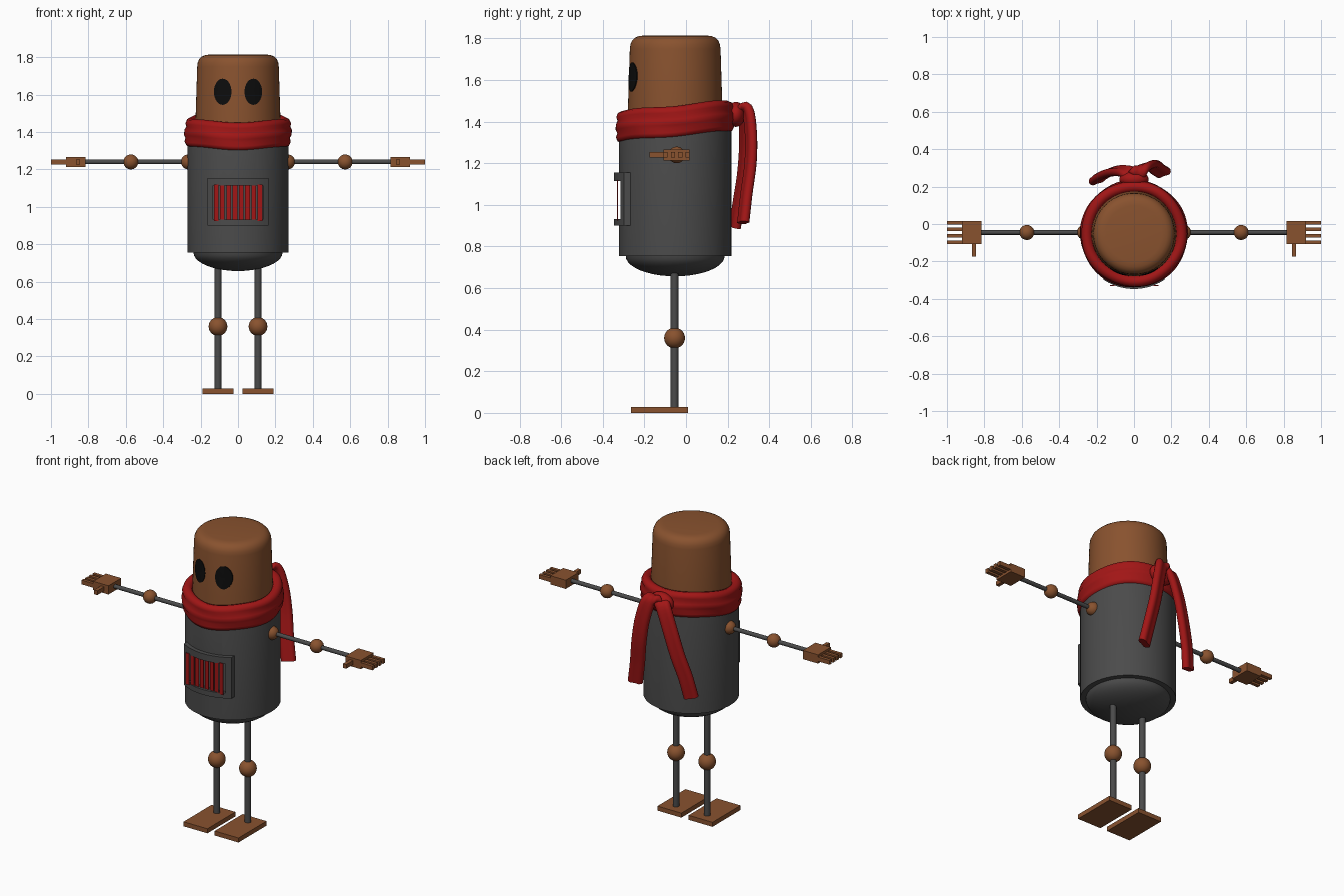
import bpy, bmesh
from math import sin, cos, pi, sqrt, radians
from mathutils import Vector

if "Cube" in bpy.data.objects:
    bpy.data.objects.remove(bpy.data.objects["Cube"])

CY = -0.052  # y of the body axis


def material(name, rgb):
    m = bpy.data.materials.new(name)
    m.diffuse_color = (*rgb, 1)
    m.use_nodes = True
    m.node_tree.nodes["Principled BSDF"].inputs["Base Color"].default_value = m.diffuse_color
    return m


BROWN = material("copper", (0.25, 0.085, 0.028))
DARK = material("dark_metal", (0.07, 0.07, 0.07))
RED = material("red_cloth", (0.36, 0.008, 0.008))
BLACK = material("black", (0.004, 0.004, 0.004))


def finish(ob, mat, angle=35):
    ob.data.materials.clear()
    ob.data.materials.append(mat)
    bpy.ops.object.select_all(action='DESELECT')
    ob.select_set(True)
    bpy.context.view_layer.objects.active = ob
    bpy.ops.object.shade_smooth_by_angle(angle=radians(angle))
    return ob


def loft(name, rings, mat, loop=False, angle=35):
    """Skin closed rings of points; cap the ends, or join last to first."""
    bm = bmesh.new()
    vs = [[bm.verts.new(p) for p in ring] for ring in rings]
    n, k = len(vs), len(vs[0])
    for i in range(n if loop else n - 1):
        a, b = vs[i], vs[(i + 1) % n]
        for j in range(k):
            bm.faces.new((a[j], a[(j + 1) % k], b[(j + 1) % k], b[j]))
    if not loop:
        bm.faces.new(vs[0])
        bm.faces.new(vs[-1])
    bmesh.ops.recalc_face_normals(bm, faces=bm.faces)
    me = bpy.data.meshes.new(name)
    bm.to_mesh(me)
    bm.free()
    ob = bpy.data.objects.new(name, me)
    bpy.context.collection.objects.link(ob)
    return finish(ob, mat, angle)


def revolve(name, profile, mat, n=64):
    return loft(name, [[(r * cos(2 * pi * i / n), CY + r * sin(2 * pi * i / n), z)
                        for i in range(n)] for r, z in profile], mat)


def box(name, lo, hi, mat):
    lo, hi = Vector(lo), Vector(hi)
    bpy.ops.mesh.primitive_cube_add(size=1, location=(lo + hi) / 2)
    ob = bpy.context.object
    ob.name = name
    for v in ob.data.vertices:
        v.co *= (hi - lo)
    return finish(ob, mat)


def ball(name, loc, r, mat):
    bpy.ops.mesh.primitive_uv_sphere_add(segments=32, ring_count=16, radius=r, location=loc)
    bpy.context.object.name = name
    return finish(bpy.context.object, mat)


def rod(name, a, b, r, mat):
    a, b = Vector(a), Vector(b)
    bpy.ops.mesh.primitive_cylinder_add(vertices=24, radius=r, depth=(b - a).length, location=(a + b) / 2)
    ob = bpy.context.object
    ob.name = name
    ob.rotation_euler = (b - a).to_track_quat('Z', 'Y').to_euler()
    return finish(ob, mat)


# body: cylinder with a stepped-in dome underneath
dome = [(0.238 * cos(t * pi / 20), 0.755 - 0.098 * sin(t * pi / 20)) for t in range(10)]
body = revolve("body", [(0.2, 1.43), (0.24, 1.42), (0.262, 1.39), (0.27, 1.35), (0.27, 0.755)]
               + dome + [(0.01, 0.657)], DARK)
cutter = box("vent_cutter", (-0.134, -0.4, 0.932), (0.134, -0.302, 1.114), DARK)
cutter.hide_render = True
cutter.hide_viewport = False
mod = body.modifiers.new("vent", 'BOOLEAN')
mod.object = cutter
mod.operation = 'DIFFERENCE'
bpy.context.view_layer.objects.active = body
bpy.ops.object.modifier_apply(modifier="vent")
finish(body, DARK)
bpy.data.objects.remove(cutter)

# head: slightly tapered can with rounded top
revolve("head", [(0.228, 1.38), (0.226, 1.5), (0.218, 1.75), (0.215, 1.772), (0.207, 1.79),
                 (0.194, 1.803), (0.176, 1.811), (0.15, 1.814), (0.01, 1.815)], BROWN)


# eyes: ellipses wrapped on the head
def on_head(x, z, off):
    r = 0.226 - 0.032 * (z - 1.5) + off
    return (x, CY - sqrt(r * r - x * x), z)


for side, s in (("left", 1), ("right", -1)):
    rings = [[on_head(s * 0.082 + f * 0.047 * cos(2 * pi * i / 32), 1.615 + f * 0.07 * sin(2 * pi * i / 32), off)
              for i in range(32)]
             for f, off in ((1, -0.004), (1, 0.004), (0.75, 0.004), (0.5, 0.004), (0.25, 0.004), (0.02, 0.004))]
    loft(side + "_eye", rings, BLACK)


# vent frame: curved rails wrapped on the body
def curved_rail(name, x0, x1, z0, z1, n):
    rings = []
    for i in range(n + 1):
        x = x0 + (x1 - x0) * i / n
        yo, yi = (CY - sqrt(r * r - x * x) for r in (0.295, 0.262))
        rings.append([(x, yo, z0), (x, yo, z1), (x, yi, z1), (x, yi, z0)])
    loft(name, rings, DARK)


curved_rail("vent_top_rail", -0.163, 0.163, 1.114, 1.155, 16)
curved_rail("vent_bottom_rail", -0.163, 0.163, 0.9, 0.932, 16)
curved_rail("vent_left_rail", 0.135, 0.163, 0.932, 1.114, 2)
curved_rail("vent_right_rail", -0.163, -0.135, 0.932, 1.114, 2)
for i in range(8):  # grille bars
    x = -0.117 + i * 0.0335
    box("vent_bar", (x - 0.0125, -0.331, 0.925), (x + 0.0125, -0.327, 1.12), RED)

# arms and hands
AY, AZ = -0.045, 1.24
for side, s in (("left", 1), ("right", -1)):
    def hand_box(name, x0, x1, y0, y1, h):
        box(side + name, (min(s * x0, s * x1), y0, AZ - h), (max(s * x0, s * x1), y1, AZ + h), BROWN)

    ball(side + "_shoulder", (s * 0.265, AY, AZ), 0.04, BROWN)
    ball(side + "_elbow", (s * 0.573, AY, AZ), 0.04, BROWN)
    rod(side + "_arm", (s * 0.24, AY, AZ), (s * 0.84, AY, AZ), 0.0125, DARK)
    hand_box("_palm", 0.815, 0.92, -0.108, 0.017, 0.027)
    hand_box("_thumb", 0.845, 0.867, -0.175, -0.1, 0.013)
    for y in (0.007, -0.028, -0.063, -0.098):
        hand_box("_finger", 0.91, 1.0, y - 0.01, y + 0.01, 0.013)

    # legs and feet
    LX = s * 0.107
    rod(side + "_leg", (LX, -0.055, 0.02), (LX, -0.055, 0.73), 0.0185, DARK)
    ball(side + "_knee", (LX, -0.055, 0.36), 0.05, BROWN)
    box(side + "_foot", (LX - 0.082, -0.265, 0), (LX + 0.082, 0.01, 0.028), BROWN)

# scarf: folded band around the neck, higher at the back
SECTION = [(.222, .05), (.235, .07), (.255, .076), (.274, .067), (.283, .046), (.277, .03), (.287, .012),
           (.288, -.014), (.279, -.03), (.284, -.05), (.274, -.07), (.25, -.074), (.23, -.05)]
rings = []
for i in range(72):
    t = 2 * pi * i / 72
    c, s = cos(t), sin(t)
    zc = 1.403 + 0.025 * s - 0.004 * cos(4 * t)
    rings.append([((r + 0.002 * sin(5 * t + 40 * z)) * c, CY + (r + 0.002 * sin(5 * t + 40 * z)) * s, zc + z)
                  for r, z in SECTION])
loft("scarf_band", rings, RED, loop=True, angle=70)

# scarf knot and hanging tails
knot = ball("scarf_knot", (0, 0.24, 1.435), 0.06, RED)
knot.scale = (1.3, 0.75, 1.0)


def tail(name, pts, width_dir, w, th):
    p = [Vector(q) for q in pts]
    p = [2 * p[0] - p[1]] + p + [2 * p[-1] - p[-2]]
    rings = []
    for k in range(1, len(p) - 2):
        a, b, c, d = p[k - 1:k + 3]
        for j in range(6 + (k == len(p) - 3)):
            t = j / 6
            pos = 0.5 * (2 * b + (c - a) * t + (2 * a - 5 * b + 4 * c - d) * t * t + (3 * b - a - 3 * c + d) * t ** 3)
            tan = (c - a + 2 * (2 * a - 5 * b + 4 * c - d) * t + 3 * (3 * b - a - 3 * c + d) * t * t).normalized()
            nor = tan.cross(Vector(width_dir)).normalized()
            wid = nor.cross(tan)
            # two rolled lobes side by side
            rings.append([pos + wid * w * cos(u) + nor * th * sin(u) * (1 - 0.35 * abs(sin(u)) ** 6)
                          for u in (2 * pi * m / 20 for m in range(20))])
    loft(name, rings, RED, angle=60)


tail("scarf_tail_left", [(0, 0.25, 1.46), (0.045, 0.295, 1.455), (0.08, 0.312, 1.34), (0.105, 0.31, 1.2),
                         (0.13, 0.29, 1.05), (0.155, 0.275, 0.915)], (1, 0.35, 0), 0.044, 0.03)
tail("scarf_tail_right", [(0, 0.25, 1.45), (-0.04, 0.28, 1.43), (-0.09, 0.285, 1.3), (-0.135, 0.275, 1.15),
                          (-0.175, 0.255, 1.02), (-0.2, 0.235, 0.895)], (1, 0.35, 0), 0.044, 0.03)
